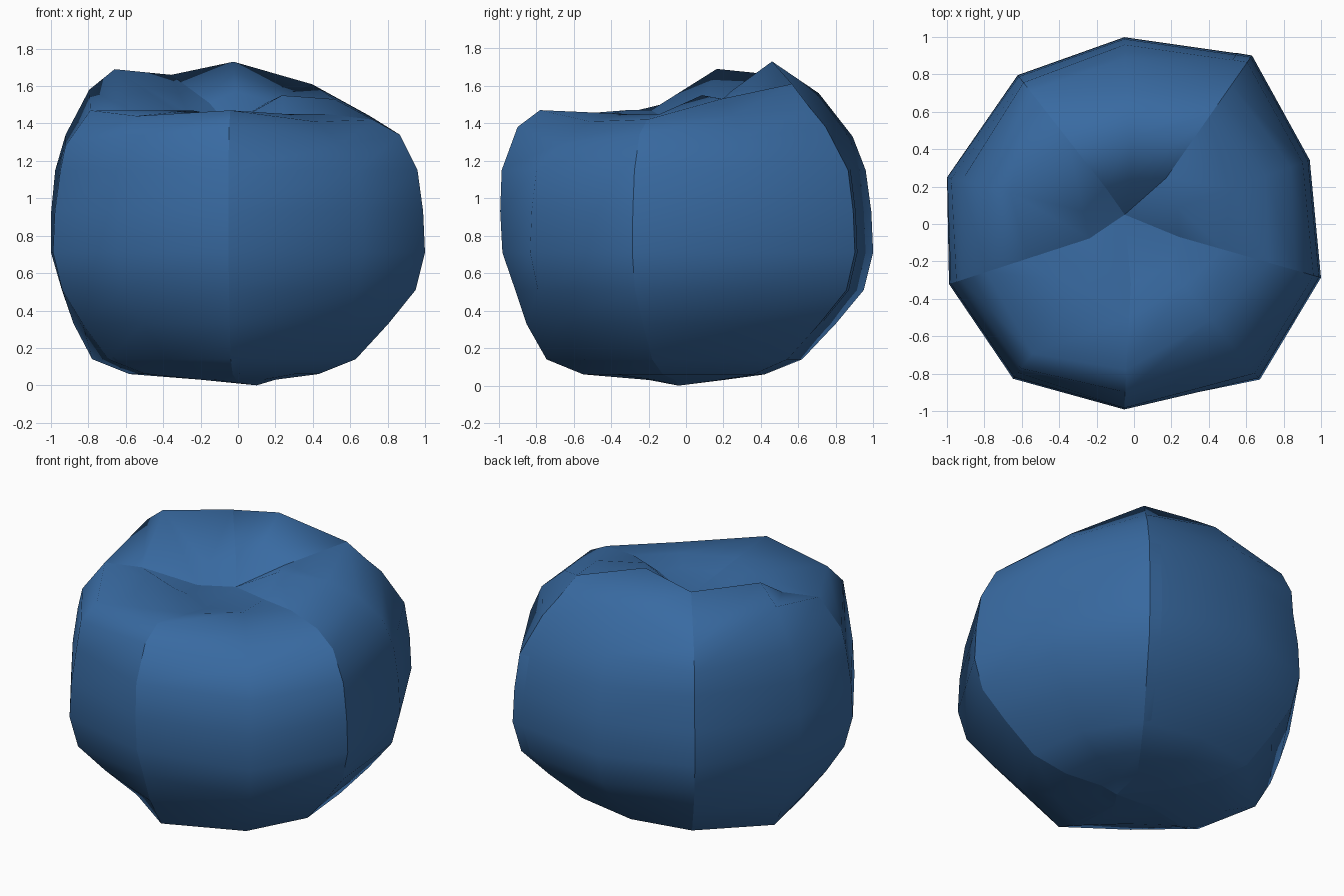
import bpy
import bmesh
from math import cos, sin, radians
from mathutils import Vector

cube = bpy.data.objects.get("Cube")
if cube:
    bpy.data.objects.remove(cube, do_unlink=True)

blue = bpy.data.materials.new("blue skin")
blue.use_nodes = True
COLOR = (0.04, 0.145, 0.36, 1)
blue.diffuse_color = COLOR
blue.node_tree.nodes["Principled BSDF"].inputs["Base Color"].default_value = COLOR

# Ribs around the fruit, lobe seams alternating with lobe middles:
# direction, girth, foot share, top-heaviness, then the crown as radius and height
RIBS = [
    (-93, 0.98, 0.76, 0.1, [(0.9, 1.38), (0.78, 1.47), (0.5, 1.43), (0.32, 1.4)]),
    (-51, 1.07, 0.65, 0, [(0.88, 1.29), (0.66, 1.41), (0.42, 1.45), (0.3, 1.41)]),
    (-16, 1.04, 0.63, 0, [(0.9, 1.34), (0.75, 1.42), (0.5, 1.45), (0.25, 1.43)]),
    (20, 1.0, 0.63, 0, [(0.89, 1.32), (0.75, 1.44), (0.55, 1.53), (0.25, 1.55)]),
    (55, 1.1, 0.6, 0, [(0.91, 1.38), (0.81, 1.48), (0.69, 1.61), (0.3, 1.52)]),
    (93, 1.0, 0.62, 0, [(0.89, 1.33), (0.71, 1.56), (0.46, 1.73), (0.24, 1.57)]),
    (128, 1.01, 0.68, 0, [(0.96, 1.3), (0.9, 1.43), (0.58, 1.66), (0.25, 1.51)]),
    (166, 1.03, 0.78, 0.04, [(0.95, 1.34), (0.82, 1.58), (0.68, 1.69), (0.28, 1.46)]),
    (198, 1.04, 0.7, 0, [(0.97, 1.28), (0.83, 1.47), (0.6, 1.47), (0.25, 1.4)]),
    (232, 1.05, 0.6, 0, [(0.98, 1.33), (0.88, 1.44), (0.4, 1.47), (0.3, 1.41)]),
]
# Side profile above the foot: share of girth, height
SIDE = [(0.95, 0.51), (1, 0.71), (0.99, 0.93), (0.96, 1.15)]
HOLLOW = Vector((-0.05, 0.05, 1.39))
UNDERSIDE = Vector((0.1, -0.04, 0))


def rib_points(angle, girth, foot, heavy, crown, tuck=1.0):
    """One rib from the underside up over the shoulder into the hollow."""
    a = radians(angle)
    base = [(0.2, 0.03), (foot - 0.2, 0.06), (foot, 0.14), ((foot + 0.98) / 2, 0.33)]
    outline = [(girth * (share + heavy * (z - 0.7)), z) for share, z in SIDE]
    outline = [(girth * share, z) for share, z in base] + outline + crown
    ring = [Vector((cos(a) * r * tuck, sin(a) * r * tuck, z)) for r, z in outline]
    return [UNDERSIDE] + ring + [HOLLOW]


def build_lobe(index):
    """A lobe spans two ribs and slips its last edge beneath the next lobe."""
    ribs = [RIBS[(2 * index + k) % len(RIBS)] for k in range(3)]
    columns = [rib_points(*rib) for rib in ribs]
    angle, girth, foot, heavy, crown = ribs[2]
    lowered = [(r, z - 0.02) for r, z in crown]
    columns.append(rib_points(angle + 4, girth, foot, heavy, lowered, tuck=0.97))
    bm = bmesh.new()
    grid = [[bm.verts.new(p) for p in column] for column in columns]
    for left, right in zip(grid, grid[1:]):
        for j in range(len(left) - 1):
            bm.faces.new((left[j], right[j], right[j + 1], left[j + 1]))
    # the seam edge stays crisp where the lobe tucks under
    for e in bm.edges:
        if e.verts[0] in grid[2] and e.verts[1] in grid[2]:
            e.smooth = False
    bmesh.ops.remove_doubles(bm, verts=bm.verts, dist=0.0005)
    for f in bm.faces:
        f.smooth = True
    mesh = bpy.data.meshes.new("fruit_lobe")
    bm.to_mesh(mesh)
    bm.free()
    mesh.materials.append(blue)
    lobe = bpy.data.objects.new("fruit_lobe_%d" % (index + 1), mesh)
    bpy.context.collection.objects.link(lobe)


for i in range(len(RIBS) // 2):
    build_lobe(i)
